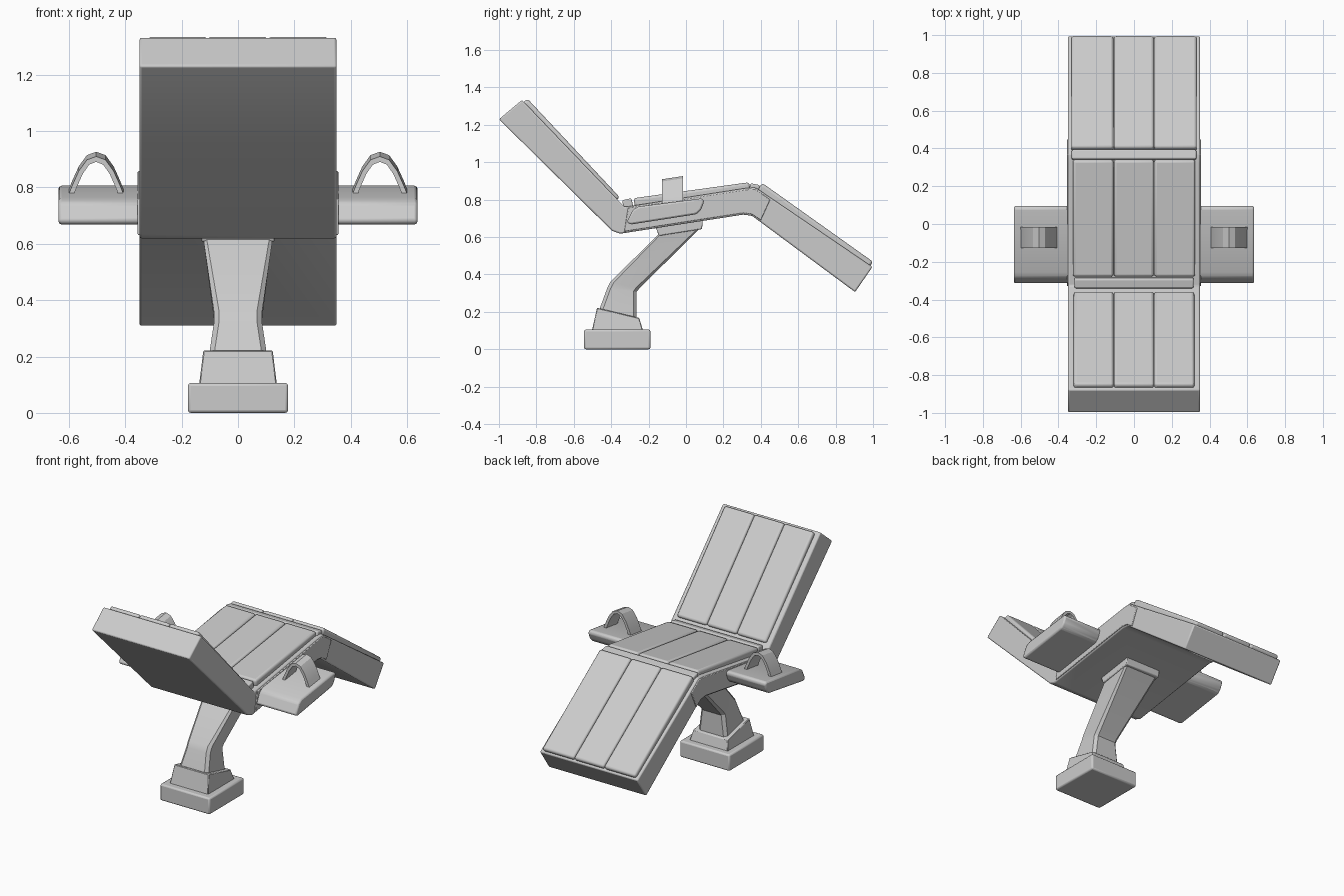
import bpy, bmesh, math
from mathutils import Vector

if "Cube" in bpy.data.objects:
    bpy.data.objects.remove(bpy.data.objects["Cube"])

grey = bpy.data.materials.new("light grey")
grey.diffuse_color = (0.6, 0.6, 0.6, 1)
grey.use_nodes = True
grey.node_tree.nodes["Principled BSDF"].inputs["Base Color"].default_value = grey.diffuse_color


def loft(name, rings, bevel=0.0, segments=2, smooth=True):
    """Skin a list of equal-length closed rings and cap both ends."""
    bm = bmesh.new()
    vs = [[bm.verts.new(p) for p in r] for r in rings]
    n = len(rings[0])
    for a, b in zip(vs, vs[1:]):
        for i in range(n):
            bm.faces.new((a[i], a[(i + 1) % n], b[(i + 1) % n], b[i]))
    bm.faces.new(vs[0])
    bm.faces.new(vs[-1])
    bmesh.ops.recalc_face_normals(bm, faces=bm.faces[:])
    me = bpy.data.meshes.new(name)
    bm.to_mesh(me)
    bm.free()
    ob = bpy.data.objects.new(name, me)
    bpy.context.collection.objects.link(ob)
    me.materials.append(grey)
    if bevel:
        m = ob.modifiers.new("bevel", 'BEVEL')
        m.width, m.segments, m.limit_method = bevel, segments, 'ANGLE'
        m.angle_limit = math.radians(25)
    if smooth:
        bpy.ops.object.select_all(action='DESELECT')
        ob.select_set(True)
        bpy.context.view_layer.objects.active = ob
        bpy.ops.object.shade_smooth_by_angle(angle=math.radians(30))
    return ob


def prism(name, profile, x0, x1, bevel=0.0, segments=2):
    """Extrude a (y, z) profile across x."""
    return loft(name, [[(x, y, z) for y, z in profile] for x in (x0, x1)], bevel, segments)


def slab(name, top0, top1, x0, x1, thick, bevel, segments=3):
    """Plate hanging below a top line given in (y, z)."""
    a, b = Vector(top0), Vector(top1)
    d = (b - a).normalized()
    n = Vector((-d.y, d.x))
    if n.y < 0:
        n = -n
    prism(name, [a, b, b - n * thick, a - n * thick], x0, x1, bevel, segments)


# reclining frame: backrest, seat and leg rest in one folded profile
prism("recliner_frame", [(-1.0, 1.23), (-0.396, 0.634), (-0.353, 0.618), (0.305, 0.72),
                         (0.353, 0.714), (0.904, 0.306), (0.997, 0.441), (0.372, 0.865),
                         (0.32, 0.862), (-0.328, 0.761), (-0.877, 1.333)], -0.35, 0.35, 0.008)
# slightly wider middle section of the frame
prism("seat_side_panels", [(-0.33, 0.63), (0.305, 0.728), (0.353, 0.722), (0.40, 0.69),
                           (0.45, 0.80), (0.37, 0.858), (0.32, 0.855), (-0.31, 0.758)],
      -0.356, 0.356, 0.004)

# padded cushions, three strips on each section
sections = {"back": ((-0.354, 0.813), (-0.848, 1.34), 0.32),
            "seat": ((-0.28, 0.808), (0.338, 0.893), 0.325),
            "leg": ((0.408, 0.889), (1.0, 0.468), 0.333)}
for part, (p0, p1, hw) in sections.items():
    edges = [-hw, -0.108, 0.106, hw]
    for i in range(3):
        slab(f"{part}_cushion_{i + 1}", p0, p1, edges[i] + 0.001, edges[i + 1] - 0.001, 0.05, 0.014)

# hinge strips between the sections
slab("back_hinge_strip", (-0.342, 0.797), (-0.292, 0.808), -0.315, 0.315, 0.05, 0.008)
slab("leg_hinge_strip", (0.345, 0.888), (0.395, 0.878), -0.33, 0.33, 0.05, 0.008)

# armrests with arched wrist straps
outer = [(0.103, 0.77), (0.085, 0.815), (0.062, 0.866), (0.033, 0.906), (0, 0.918)]
inner = [(0.084, 0.77), (0.068, 0.811), (0.048, 0.856), (0.025, 0.889), (0, 0.899)]
arch = (outer + [(-x, z) for x, z in outer[-2::-1]]
        + [(-x, z) for x, z in inner[:-1]] + inner[::-1])
for side, s in (("left", -1), ("right", 1)):
    prism(f"{side}_armrest", [(-0.317, 0.68), (-0.298, 0.667), (0.055, 0.722), (0.08, 0.745),
                              (0.098, 0.792), (0.085, 0.807), (-0.255, 0.763), (-0.285, 0.745)],
          s * 0.34, s * 0.636, 0.01)
    loft(f"{side}_wrist_strap", [[(s * 0.503 + x, y, z + 0.15 * (y + 0.07)) for x, z in arch]
                                 for y in (-0.127, -0.015)])


def ring(front, back, hw, c):
    """Chamfered rectangle spanning front and back (y, z) points."""
    f, b = Vector(front), Vector(back)
    d = (b - f).normalized() * c
    pts = [(-hw, f + d), (-hw + c, f), (hw - c, f), (hw, f + d),
           (hw, b - d), (hw - c, b), (-hw + c, b), (-hw, b - d)]
    return [(x, p.x, p.y) for x, p in pts]


# pedestal: base block, tapered collar, leaning neck and head plate
prism("pedestal_base", [(-0.545, 0), (-0.19, 0), (-0.19, 0.106), (-0.545, 0.106)],
      -0.178, 0.178, 0.01)
loft("pedestal_collar", [
    [(-0.138, -0.503, 0.1), (0.138, -0.503, 0.1), (0.138, -0.23, 0.1), (-0.138, -0.23, 0.1)],
    [(-0.123, -0.476, 0.222), (0.123, -0.476, 0.222), (0.123, -0.25, 0.168), (-0.123, -0.25, 0.168)],
], 0.004, 1)
loft("pedestal_neck", [ring((-0.468, 0.2), (-0.264, 0.15), 0.104, 0.018),
                       ring((-0.422, 0.325), (-0.264, 0.307), 0.085, 0.018),
                       ring((-0.405, 0.36), (-0.25, 0.325), 0.085, 0.018),
                       ring((-0.14, 0.622), (0.07, 0.642), 0.124, 0.012)])
prism("head_plate", [(-0.145, 0.607), (0.086, 0.643), (0.09, 0.70), (-0.165, 0.66)],
      -0.13, 0.13, 0.005)
